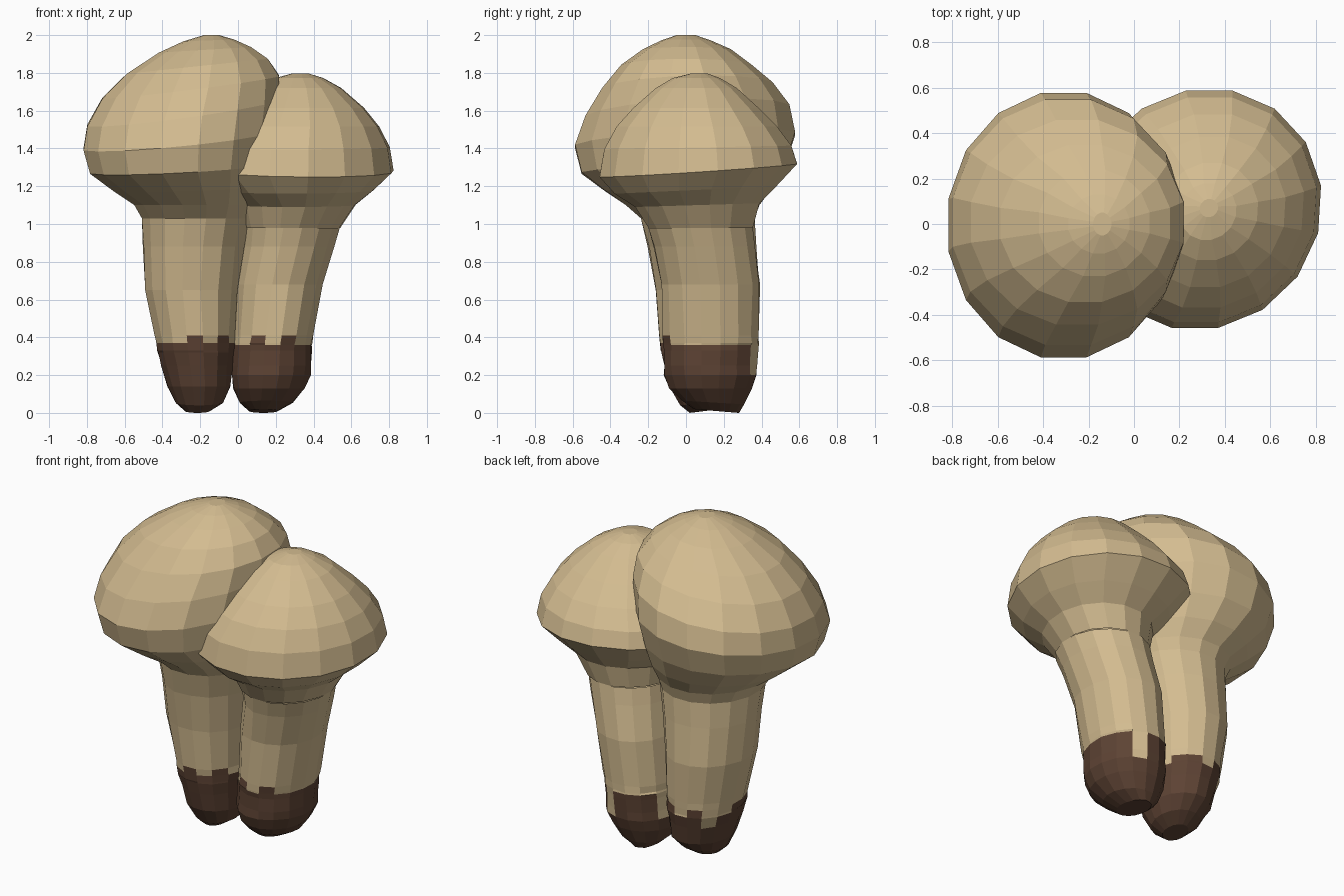
import bpy, bmesh, math, random

random.seed(4)
SIDES = 16


def material(name, rgb):
    m = bpy.data.materials.new(name)
    m.diffuse_color = (*rgb, 1)
    return m


cream = material("mushroom cream", (0.65, 0.50, 0.28))
earth = material("earth brown", (0.11, 0.056, 0.034))


def loft(name, rings, jitter=0.0, dark=None, shear=0.0):
    """Rings are (x min, x max, y min, y max, z, tilt to +x, tilt to +y)."""
    bm = bmesh.new()
    loops = []
    for n, (x0, x1, y0, y1, z, tx, ty) in enumerate(rings):
        loop = []
        wobble = jitter if n < len(rings) - 1 else 0
        for i in range(SIDES):
            # half-step turn puts flat sides at front, back, left and right
            a = 2 * math.pi * (i + 0.5) / SIDES
            k = 1.015 + random.uniform(-wobble, wobble)
            dx = math.cos(a) * (x1 - x0) / 2 * k
            dy = math.sin(a) * (y1 - y0) / 2 * k
            loop.append(bm.verts.new(((x0 + x1) / 2 + dx + shear * dy,
                                      (y0 + y1) / 2 + dy,
                                      z + tx * math.cos(a) + ty * math.sin(a))))
        loops.append(loop)
    for lo, hi in zip(loops, loops[1:]):
        for i in range(SIDES):
            j = (i + 1) % SIDES
            f = bm.faces.new((lo[i], lo[j], hi[j], hi[i]))
            # ragged earthy edge: the height limit changes around the stem
            if dark and f.calc_center_median().z < dark[i]:
                f.material_index = 1
    # caps close at the top, stems close at the foot
    if dark:
        bm.faces.new(loops[0][::-1]).material_index = 1
    else:
        bm.faces.new(loops[-1])
    bmesh.ops.recalc_face_normals(bm, faces=bm.faces)
    me = bpy.data.meshes.new(name)
    bm.to_mesh(me)
    bm.free()
    me.materials.append(cream)
    me.materials.append(earth)
    ob = bpy.data.objects.new(name, me)
    bpy.context.collection.objects.link(ob)
    return ob


def with_edge_bands(rings):
    """Insert thin rings near the soil line so its edge can step up and down."""
    out = [rings[0]]
    for a, b in zip(rings, rings[1:]):
        for z in (0.25, 0.33, 0.37, 0.41):
            if a[4] < z < b[4]:
                t = (z - a[4]) / (b[4] - a[4])
                out.append(tuple(p + (q - p) * t for p, q in zip(a, b)))
        out.append(b)
    return out


# Tall mushroom cap, leaning, with underside
loft("tall_cap", [
    (-0.51, 0.06, -0.24, 0.365, 1.03, 0, 0),
    (-0.55, 0.09, -0.32, 0.39, 1.10, 0, 0),
    (-0.66, 0.13, -0.43, 0.46, 1.185, 0.01, 0.01),
    (-0.785, 0.17, -0.555, 0.53, 1.295, 0.025, 0.025),
    (-0.82, 0.20, -0.59, 0.58, 1.445, 0.05, 0.035),
    (-0.80, 0.22, -0.535, 0.55, 1.59, 0.07, 0.03),
    (-0.72, 0.22, -0.445, 0.46, 1.725, 0.06, 0.015),
    (-0.59, 0.16, -0.345, 0.35, 1.835, 0.04, 0),
    (-0.42, 0.07, -0.23, 0.24, 1.922, 0.015, 0),
    (-0.29, -0.02, -0.13, 0.13, 1.972, 0.005, 0),
    (-0.18, -0.10, -0.05, 0.05, 2.0, 0, 0)])

# Short mushroom cap, with underside
loft("short_cap", [
    (0.04, 0.54, -0.20, 0.355, 0.98, 0, 0),
    (0.01, 0.62, -0.27, 0.39, 1.10, 0, 0.01),
    (-0.10, 0.72, -0.38, 0.48, 1.18, 0, 0.02),
    (-0.22, 0.82, -0.46, 0.59, 1.285, -0.01, 0.035),
    (-0.19, 0.80, -0.435, 0.56, 1.405, 0, 0.01),
    (-0.10, 0.745, -0.37, 0.485, 1.515, 0, 0),
    (0.0, 0.665, -0.28, 0.385, 1.615, 0, 0),
    (0.12, 0.545, -0.16, 0.27, 1.72, 0, 0),
    (0.20, 0.45, -0.07, 0.18, 1.773, 0, 0),
    (0.29, 0.37, 0.03, 0.11, 1.798, 0, 0)], shear=0.06)

# Stems with soil-covered feet
loft("tall_stem", with_edge_bands([
    (-0.28, -0.15, 0.02, 0.18, 0.01, 0, 0.01),
    (-0.33, -0.08, -0.03, 0.26, 0.055, 0, 0.015),
    (-0.375, -0.04, -0.09, 0.33, 0.14, 0, 0),
    (-0.425, -0.02, -0.13, 0.37, 0.32, 0, 0),
    (-0.49, 0.00, -0.165, 0.385, 0.65, 0, 0),
    (-0.505, 0.03, -0.20, 0.37, 0.88, 0, 0),
    (-0.51, 0.06, -0.24, 0.365, 1.03, 0, 0)]), 0.02,
    (0.30, 0.36, 0.36, 0.30, 0.36, 0.24, 0.30, 0.36,
     0.36, 0.36, 0.36, 0.40, 0.36, 0.40, 0.36, 0.36))

loft("short_stem", with_edge_bands([
    (0.06, 0.21, 0.04, 0.28, 0.01, 0, -0.01),
    (0.01, 0.29, -0.02, 0.31, 0.055, 0, -0.01),
    (-0.025, 0.355, -0.09, 0.35, 0.13, 0, 0),
    (-0.035, 0.385, -0.115, 0.375, 0.20, 0, 0),
    (-0.025, 0.39, -0.12, 0.385, 0.36, 0, 0),
    (0.00, 0.45, -0.135, 0.39, 0.68, 0, 0),
    (0.03, 0.51, -0.17, 0.365, 0.88, 0, 0),
    (0.04, 0.54, -0.20, 0.355, 0.98, 0, 0)]), 0.02,
    (0.36, 0.36, 0.20, 0.36, 0.36, 0.36, 0.22, 0.30,
     0.36, 0.36, 0.40, 0.36, 0.40, 0.36, 0.36, 0.36))
